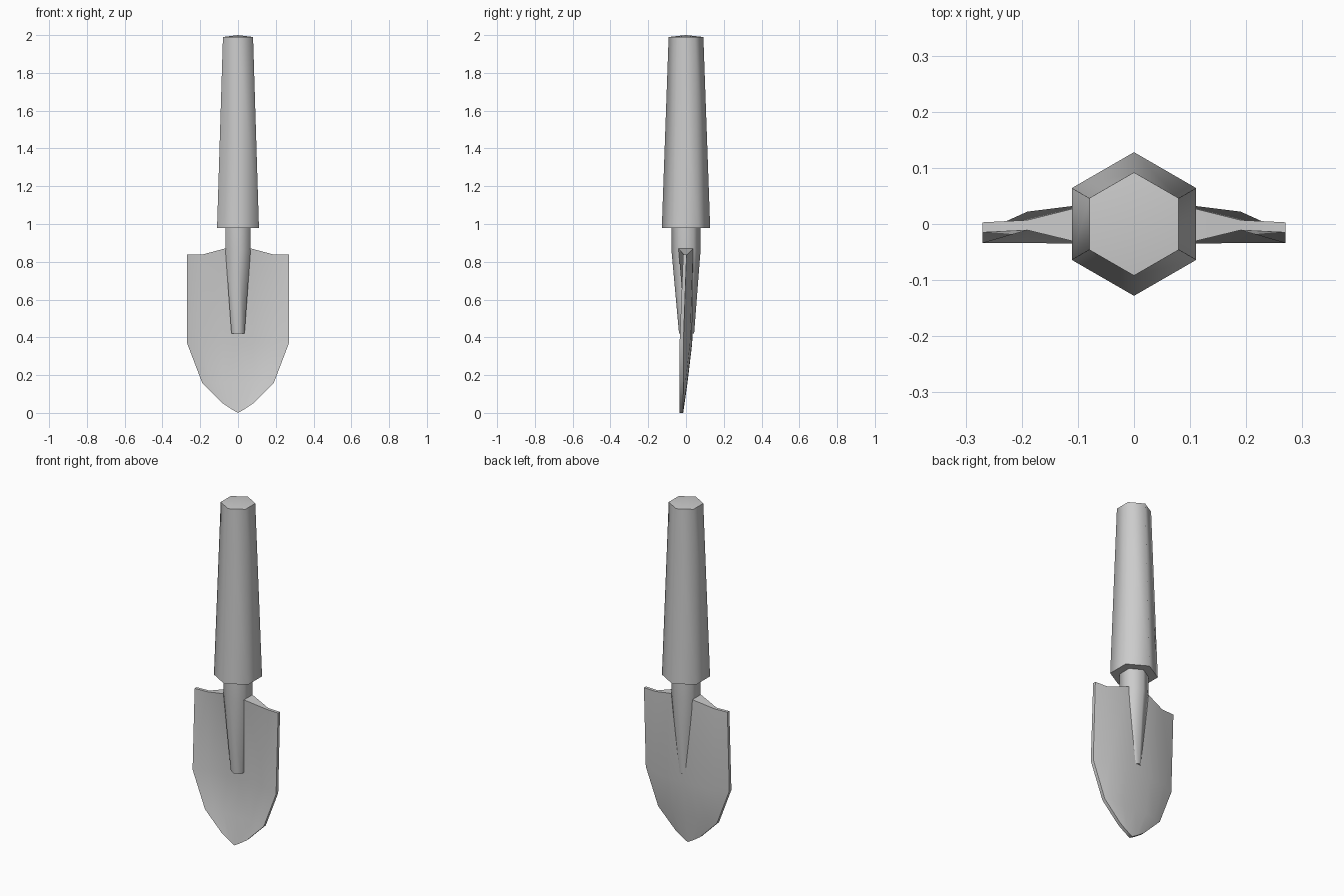
import bpy, bmesh, math

old = bpy.data.objects.get("Cube")
if old:
    bpy.data.objects.remove(old, do_unlink=True)

grey = bpy.data.materials.new("light_grey")
grey.use_nodes = True
colour = (0.6, 0.6, 0.6, 1)
grey.diffuse_color = colour
grey.node_tree.nodes["Principled BSDF"].inputs["Base Color"].default_value = colour


def finish(name, bm):
    """Turn the bmesh into a smooth object with sharp edges kept."""
    bmesh.ops.remove_doubles(bm, verts=bm.verts, dist=0.0005)
    bmesh.ops.recalc_face_normals(bm, faces=bm.faces)
    mesh = bpy.data.meshes.new(name)
    bm.to_mesh(mesh)
    bm.free()
    mesh.materials.append(grey)
    obj = bpy.data.objects.new(name, mesh)
    bpy.context.collection.objects.link(obj)
    bpy.ops.object.select_all(action='DESELECT')
    obj.select_set(True)
    bpy.context.view_layer.objects.active = obj
    bpy.ops.object.shade_smooth_by_angle(angle=math.radians(62))
    return obj


def hex_rod(name, sections, dome=0.0):
    """Six-sided rod through (z, radius, y centre) sections, top first."""
    bm = bmesh.new()
    rings = []
    for z, r, yc in sections:
        angles = [math.radians(30 + 60 * i) for i in range(6)]
        rings.append([bm.verts.new((r * math.cos(a), yc + r * math.sin(a), z))
                      for a in angles])
    for upper, lower in zip(rings, rings[1:]):
        for i in range(6):
            j = (i + 1) % 6
            bm.faces.new((upper[i], upper[j], lower[j], lower[i]))
    bm.faces.new(rings[-1])
    apex = bm.verts.new((0, sections[0][2], sections[0][0] + dome))
    for i in range(6):
        bm.faces.new((rings[0][i], rings[0][(i + 1) % 6], apex))
    return finish(name, bm)


# Tapered grip and the tang that runs down onto the blade
hex_rod("handle", [(1.99, 0.092, 0), (0.98, 0.128, 0)], dome=0.01)
hex_rod("shaft", [(1.0, 0.077, 0), (0.86, 0.077, 0), (0.42, 0.04, 0.003)])

# Scooped blade: rows of (x, z, back y, front y) from the middle to the rim
rows = [
    [(0, .87, .037, -.04), (.07, .87, .037, -.04),
     (.19, .838, .007, -.011), (.27, .838, .003, -.015)],
    [(0, .37, .033, .013), (.08, .37, .032, .012),
     (.19, .37, .022, .002), (.27, .37, -.014, -.034)],
    [(0, .16, .008, -.012), (.08, .16, .006, -.014),
     (.14, .16, -.003, -.023), (.19, .16, -.014, -.034)],
    [(0, 0, -.015, -.035), (.03, .017, -.015, -.035),
     (.055, .033, -.015, -.035), (.08, .05, -.015, -.035)],
]
bm = bmesh.new()
for side in (1, -1):
    back = [[bm.verts.new((side * x, b, z)) for x, z, b, f in row] for row in rows]
    front = [[bm.verts.new((side * x, f, z)) for x, z, b, f in row] for row in rows]
    for r in range(3):
        for c in range(3):
            for skin in (back, front):
                bm.faces.new((skin[r][c], skin[r][c + 1],
                              skin[r + 1][c + 1], skin[r + 1][c]))
        # Rim along the side, the top and the tip
        bm.faces.new((back[r][3], back[r + 1][3], front[r + 1][3], front[r][3]))
        for e in (0, 3):
            bm.faces.new((back[e][r], back[e][r + 1], front[e][r + 1], front[e][r]))
finish("blade", bm)
